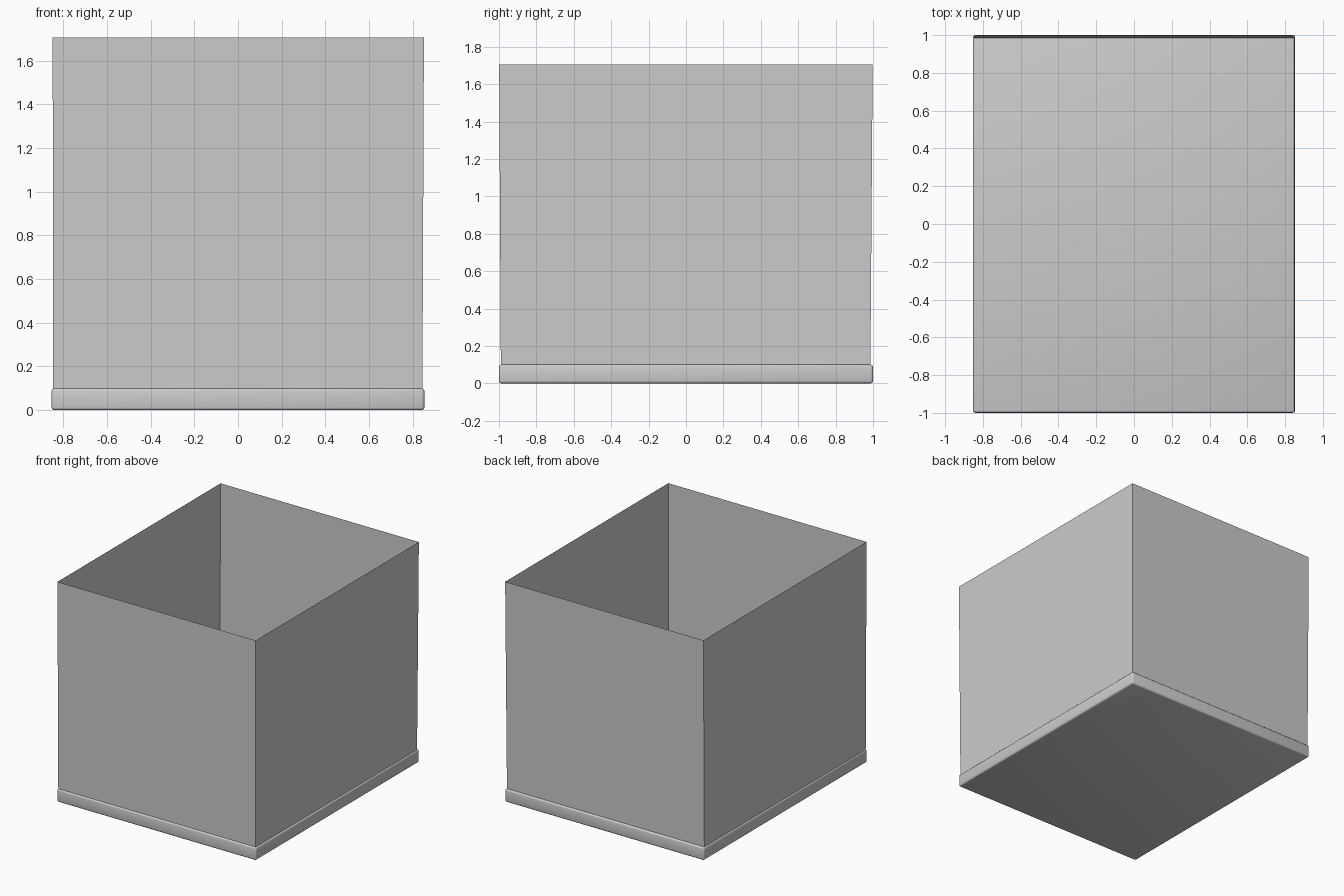
import bpy, bmesh, math
from mathutils import Vector

if "Cube" in bpy.data.objects:
    bpy.data.objects.remove(bpy.data.objects["Cube"])

BASE_H, TOP = 0.10, 1.705

# Base slab with softly rounded edges
bpy.ops.mesh.primitive_cube_add(size=1, location=(0, 0, BASE_H / 2))
base = bpy.context.object
base.name = "base_slab"
base.scale = (1.706, 2.0, BASE_H)
bpy.ops.object.transform_apply(location=False, rotation=False, scale=True)
bevel = base.modifiers.new("rounded_edges", 'BEVEL')
bevel.width = 0.013
bevel.segments = 3
bpy.ops.object.modifier_apply(modifier=bevel.name)
bpy.ops.object.shade_smooth_by_angle(angle=math.radians(40))


def wall(name, bottom, top):
    """Thin sheet wall between a bottom edge and a top edge."""
    bm = bmesh.new()
    pts = [(*bottom[0], BASE_H), (*bottom[1], BASE_H), (*top[1], TOP), (*top[0], TOP)]
    bm.faces.new([bm.verts.new(Vector(p)) for p in pts])
    mesh = bpy.data.meshes.new(name)
    bm.to_mesh(mesh)
    bm.free()
    bpy.context.collection.objects.link(bpy.data.objects.new(name, mesh))


# Four walls leaning very slightly outward, open at the top
low = [(-0.847, -0.990), (0.844, -0.990), (0.844, 0.986), (-0.847, 0.986)]
high = [(-0.848, -0.999), (0.851, -0.999), (0.851, 0.998), (-0.848, 0.998)]
for i, name in enumerate(("front_wall", "right_wall", "back_wall", "left_wall")):
    j = (i + 1) % 4
    wall(name, (low[i], low[j]), (high[i], high[j]))
